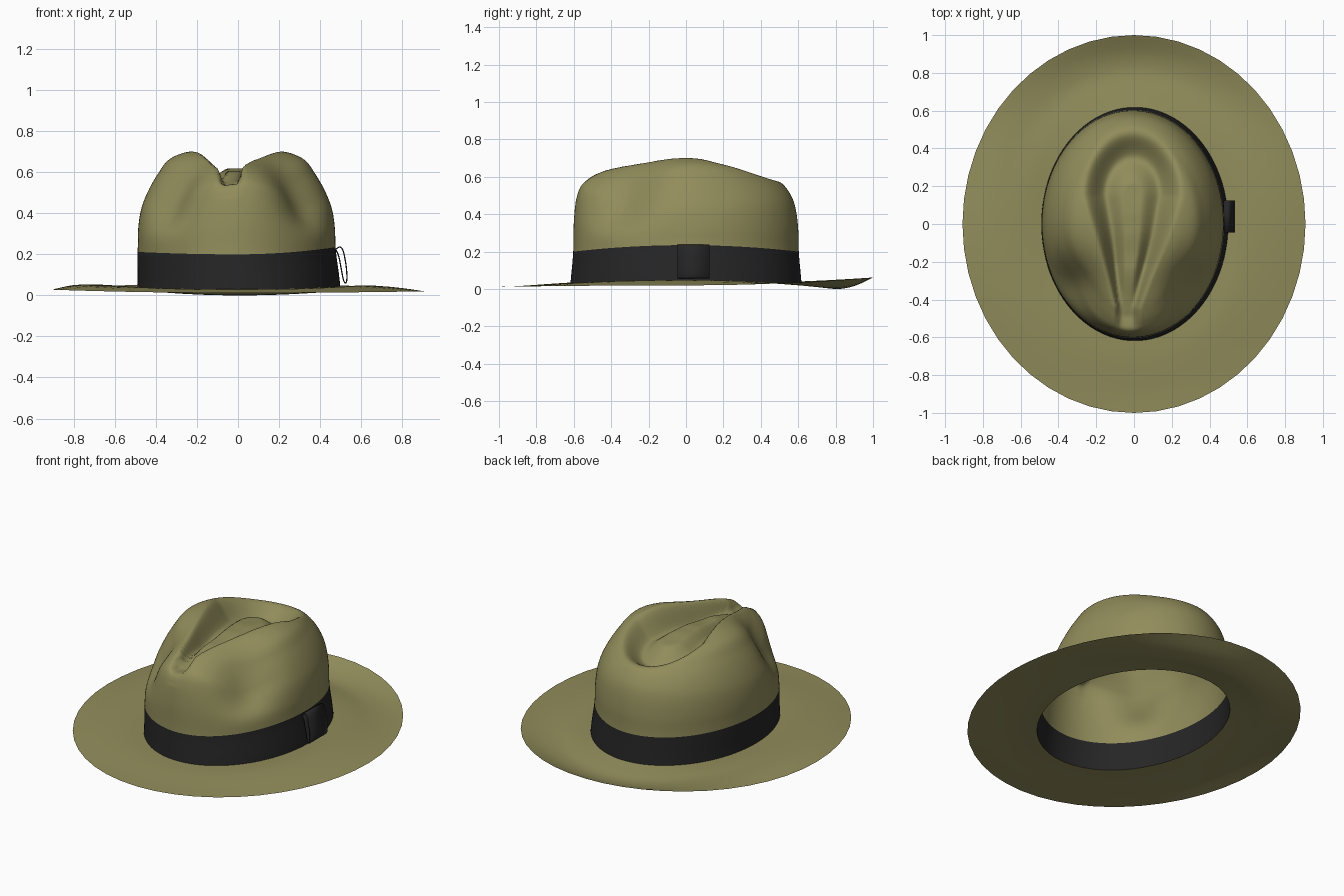
import bpy
import bmesh
from math import sin, cos, pi, hypot, exp

if "Cube" in bpy.data.objects:
    bpy.data.objects.remove(bpy.data.objects["Cube"])


def material(name, rgb):
    m = bpy.data.materials.new(name)
    m.use_nodes = True
    m.diffuse_color = (*rgb, 1)
    b = m.node_tree.nodes["Principled BSDF"]
    b.inputs["Base Color"].default_value = (*rgb, 1)
    b.inputs["Roughness"].default_value = 0.8
    return m


FELT = material("olive felt", (0.285, 0.265, 0.105))
RIBBON = material("black ribbon", (0.019, 0.019, 0.019))


def spline(pts, t):
    """Catmull-Rom value of a list of numbers at t (in point units)."""
    i = min(int(t), len(pts) - 2)
    u = t - i
    b, c = pts[i], pts[i + 1]
    a = pts[i - 1] if i else 2 * b - c
    d = pts[i + 2] if i + 2 < len(pts) else 2 * c - b
    return b + u * (c - a + u * (2 * a - 5 * b + 4 * c - d + u * (3 * (b - c) + d - a))) / 2


def smooth(t):
    t = max(0, min(1, t))
    return t * t * (3 - 2 * t)


def height(profiles, t, th):
    """Blend left (+x), right, front (-y) and back height profiles round the head."""
    left, right, front, back = profiles
    s = sin(th) ** 2
    side = left if cos(th) > 0 else right
    end = back if sin(th) > 0 else front
    return spline(side, t) * (1 - s) + spline(end, t) * s


def ring_mesh(name, rings, mats, cap=False, ribbon_rings=0):
    """Skin a list of closed rings of points."""
    bm = bmesh.new()
    loops = [[bm.verts.new(p) for p in r] for r in rings]
    n = len(loops[0])
    for k in range(len(loops) - 1):
        for i in range(n):
            j = (i + 1) % n
            f = bm.faces.new((loops[k][i], loops[k][j], loops[k + 1][j], loops[k + 1][i]))
            f.material_index = 1 if k < ribbon_rings else 0
    if cap:
        bm.faces.new(loops[-1])
    for f in bm.faces:
        f.smooth = True
    me = bpy.data.meshes.new(name)
    bm.to_mesh(me)
    bm.free()
    for m in mats:
        me.materials.append(m)
    ob = bpy.data.objects.new(name, me)
    bpy.context.collection.objects.link(ob)
    return ob


# Crown: oval dome profile, with a teardrop crease on top and two front pinches
FRAC = [1.03, 1.005, 1, .98, .945, .88, .8, .7, .55, .4, .25, .1, .01]
SIDE = [.40, .46, .53, .595, .66, .695, .705, .705, .70, .70]
CROWN = ([.04, .235, .32] + SIDE,
         [.035, .212, .32] + SIDE,
         [.03, .20, .36, .48, .55, .59, .62, .645, .67, .685, .69, .70, .70],
         [.03, .20, .32, .42, .49, .55, .59, .62, .655, .68, .69, .70, .70])
STEPS = 6


def crease(x, y):
    """Depth of the teardrop groove, with a raised middle."""
    x += .03 * smooth(-y / .5)
    if y < .15:
        w = .25 * max(0, (y + .6) / .75) ** .9
        e = abs(x) / max(w, .06)
    else:
        w = .25
        e = hypot(x / .25, (y - .15) / .34)
    depth = .14 * min(1, .3 + w / .2) * smooth((y + .62) / .14)
    return depth * smooth((1.08 - e) / .55) * (1 - .42 * smooth((.62 - e) / .45) * smooth((y + .5) / .3))


def crown_point(t, th):
    f = spline(FRAC, t)
    x, y = .48 * f * cos(th), .6 * f * sin(th)
    z = height(CROWN, t, th)
    pinch = exp(-((abs(x) - .34) / .18) ** 2 - ((y + .37) / .2) ** 2) * smooth((z - .24) / .28)
    if t > 3:
        z -= crease(x, y)
    z -= .085 * pinch
    shift = .004 - .011 * smooth(t)
    return (x * (1 - .13 * pinch) + shift, y * (1 - .11 * pinch), z)


SEG = 144
crown_rings = [[crown_point(k / STEPS, 2 * pi * i / SEG) for i in range(SEG)]
               for k in range((len(FRAC) - 1) * STEPS + 1)]
ring_mesh("crown_and_band", crown_rings, [FELT, RIBBON], cap=True, ribbon_rings=STEPS)

# Brim: gently waved, turned up at the back and dipped at the front
BRIM = ([.04, .049, .045, .035, .02],
        [.035, .048, .053, .05, .028],
        [.03, .028, .022, .015, .012],
        [.03, .014, .0, .018, .062])
BRIM_SEG = 48


def brim_point(u, th):
    rx, ry = .494 + .414 * u, .618 + .382 * u
    return (rx * cos(th) + .004 * (1 - u), ry * sin(th), height(BRIM, u * 4, th))


brim_rings = [[brim_point(1 - k / 12, 2 * pi * i / BRIM_SEG) for i in range(BRIM_SEG)]
              for k in range(13)]
ring_mesh("brim", brim_rings, [FELT])

# Ribbon loop on the left side, standing slightly off the band
LOOP_X = [.476, .497, .513, .526, .531, .526, .514, .503, .491, .476]
LOOP_Z = [.225, .236, .215, .15, .09, .06, .075, .13, .19, .225]
loop_rings = []
for y in (-.045, .125):
    loop_rings.append([(spline(LOOP_X, k / 3), y, spline(LOOP_Z, k / 3))
                       for k in range((len(LOOP_X) - 1) * 3)])
bow = ring_mesh("ribbon_loop", loop_rings, [RIBBON])
shell = bow.modifiers.new("thickness", "SOLIDIFY")
shell.thickness = .006
shell.offset = 0
